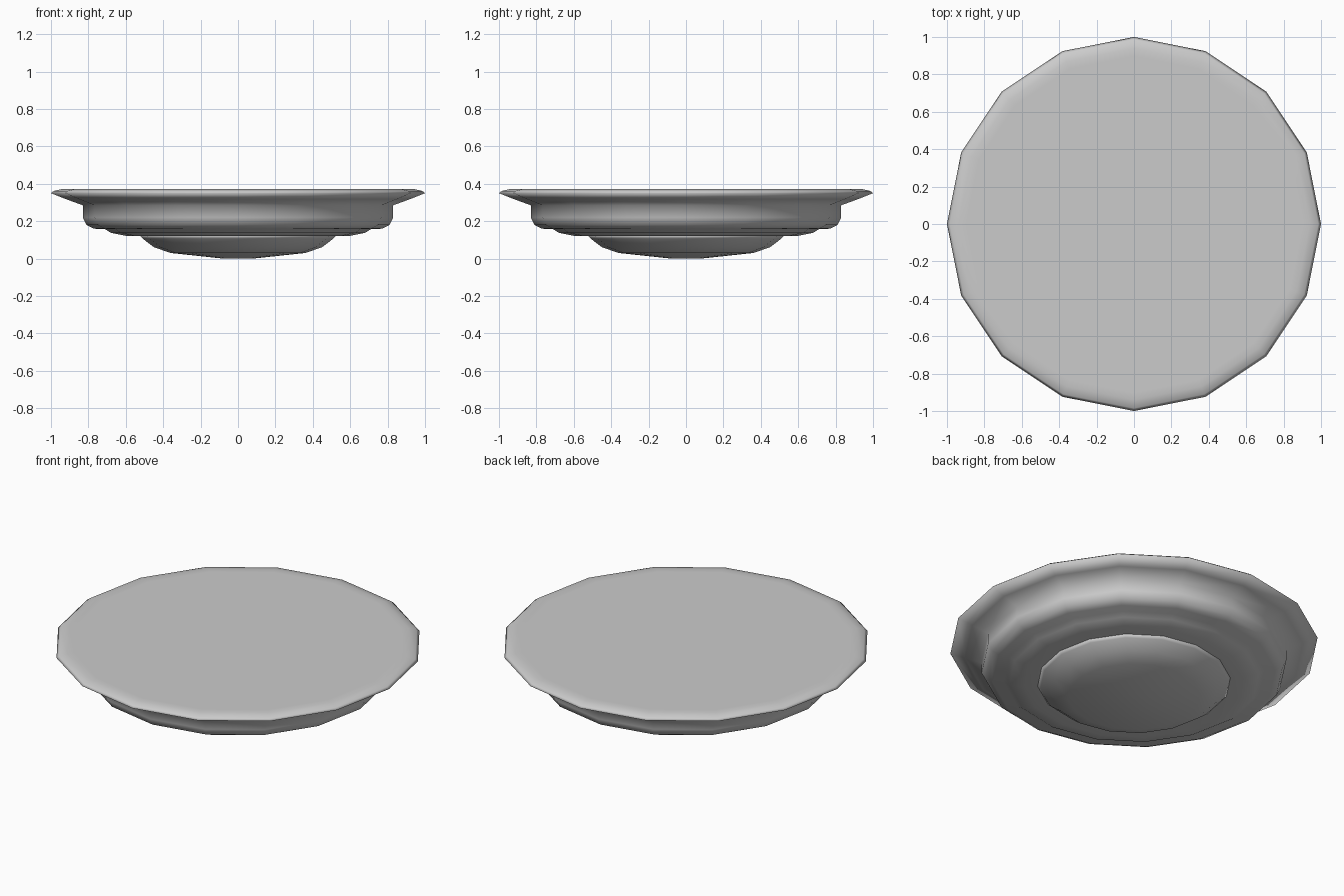
import bpy, bmesh, math

cube = bpy.data.objects.get("Cube")
if cube:
    bpy.data.objects.remove(cube, do_unlink=True)

SIDES = 16

grey = bpy.data.materials.new("light_grey")
grey.use_nodes = True
colour = (0.6, 0.6, 0.6, 1)
grey.diffuse_color = colour
grey.node_tree.nodes["Principled BSDF"].inputs["Base Color"].default_value = colour


def lathe(name, profile):
    """Turn a (radius, height) profile around z and cap both ends."""
    bm = bmesh.new()
    rings = []
    for r, z in profile:
        angles = [math.tau * i / SIDES for i in range(SIDES)]
        rings.append([bm.verts.new((r * math.cos(a), r * math.sin(a), z)) for a in angles])
    for low, high in zip(rings, rings[1:]):
        for i in range(SIDES):
            j = (i + 1) % SIDES
            bm.faces.new((low[i], low[j], high[j], high[i]))
    bm.faces.new(rings[0][::-1])
    bm.faces.new(rings[-1])
    bmesh.ops.recalc_face_normals(bm, faces=bm.faces)
    for face in bm.faces:
        face.smooth = True
    mesh = bpy.data.meshes.new(name)
    bm.to_mesh(mesh)
    bm.free()
    mesh.materials.append(grey)
    obj = bpy.data.objects.new(name, mesh)
    bpy.context.collection.objects.link(obj)
    return obj


# Stepped body flaring out to the thin rim and flat top
lathe("stepped_body", [
    (0.45, 0.122), (0.60, 0.122), (0.68, 0.138), (0.71, 0.157),
    (0.77, 0.16), (0.81, 0.18), (0.83, 0.22), (0.83, 0.285),
    (0.92, 0.318), (1.0, 0.35), (0.985, 0.362), (0.94, 0.372), (0.90, 0.372),
])

# Shallow dome hanging under the body
lathe("bottom_dome", [
    (0.08, 0.003), (0.36, 0.033), (0.45, 0.064), (0.51, 0.11), (0.53, 0.13),
])
bpy.data.objects["bottom_dome"].location.z = -0.003
